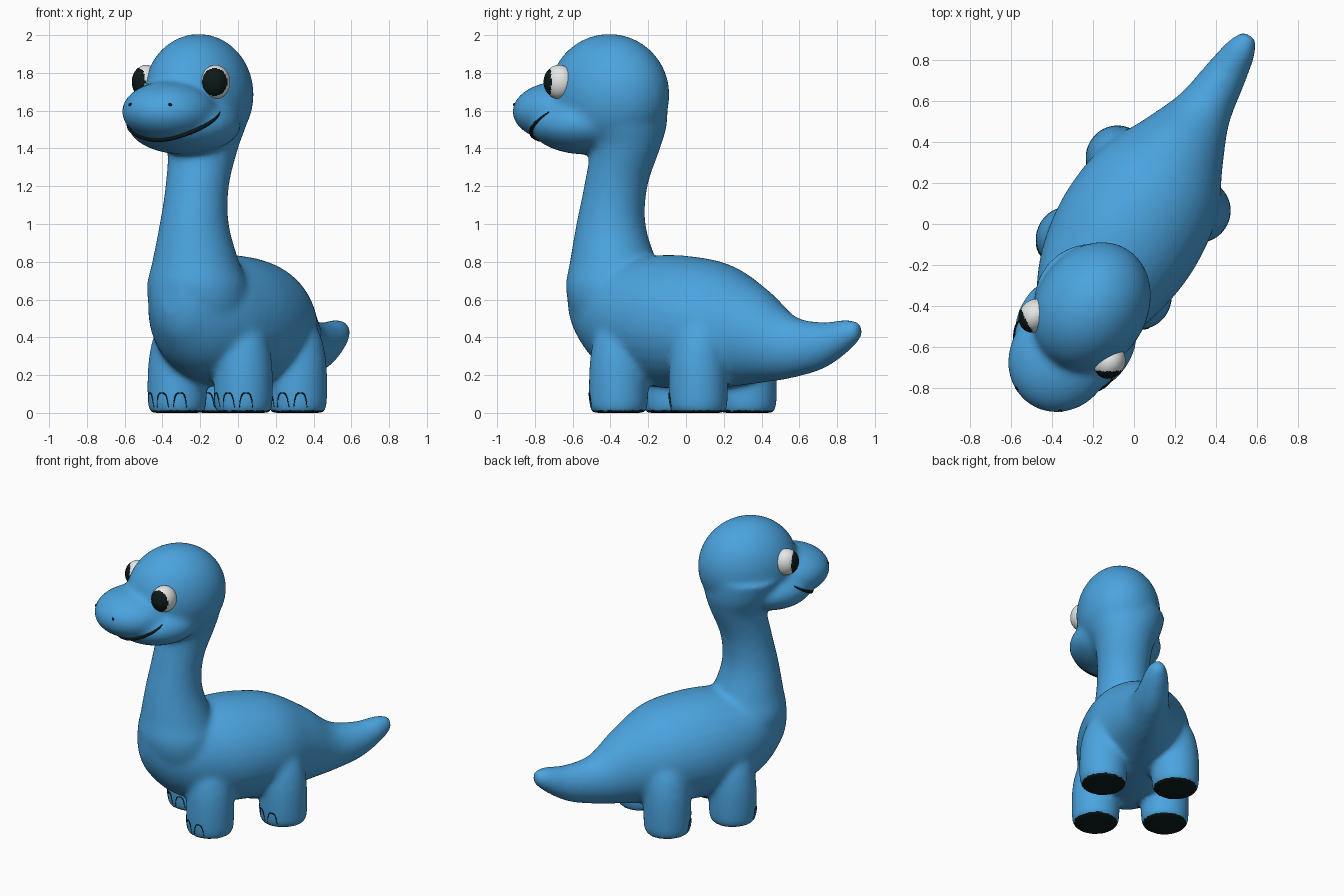
import bpy, bmesh, math
from mathutils import Vector, Matrix
from mathutils.bvhtree import BVHTree

if "Cube" in bpy.data.objects:
    bpy.data.objects.remove(bpy.data.objects["Cube"])

YAW = math.radians(-31.5)
HEAD_X = 0.035


def material(name, rgb):
    m = bpy.data.materials.new(name)
    m.use_nodes = True
    m.diffuse_color = (*rgb, 1)
    bsdf = m.node_tree.nodes["Principled BSDF"]
    bsdf.inputs["Base Color"].default_value = (*rgb, 1)
    bsdf.inputs["Roughness"].default_value = 0.6
    return m


blue = material("sky_blue", (0.07, 0.37, 0.74))
dark = material("near_black", (0.004, 0.01, 0.01))
white = material("eye_white", (0.8, 0.82, 0.82))


def add_object(name, data, *mats):
    for m in mats:
        data.materials.append(m)
    ob = bpy.data.objects.new(name, data)
    bpy.context.collection.objects.link(ob)
    ob.rotation_euler.z = YAW
    return ob


def to_mesh(bm, name):
    mesh = bpy.data.meshes.new(name)
    bmesh.ops.recalc_face_normals(bm, faces=bm.faces)
    bm.to_mesh(mesh)
    bm.free()
    mesh.shade_smooth()
    return mesh


def smooth_stations(rows, steps=6):
    """Catmull-Rom through rows of numbers."""
    pts = [Vector(r) for r in rows]
    pts = [pts[0]] + pts + [pts[-1]]
    out = []
    for a, b, c, d in zip(pts, pts[1:], pts[2:], pts[3:]):
        for i in range(steps):
            t = i / steps
            out.append(b + (c - a) * (t / 2) + (a * 2 - b * 5 + c * 4 - d) * (t * t / 2)
                       + (b * 3 - a - c * 3 + d) * (t ** 3 / 2))
    return out + [pts[-1]]


def loft(bm, rows, ring, sides=32):
    """Skin rings made by ring(row) -> centre, axis, axis."""
    loops = []
    for row in smooth_stations(rows):
        c, u, v = ring(row)
        angles = [2 * math.pi * i / sides for i in range(sides)]
        loops.append([bm.verts.new(c + u * math.cos(a) + v * math.sin(a)) for a in angles])
    for p, q in zip(loops, loops[1:]):
        for i in range(sides):
            j = (i + 1) % sides
            bm.faces.new((p[i], p[j], q[j], q[i]))
    bm.faces.new(loops[0])
    bm.faces.new(loops[-1])


def ellipsoid(bm, centre, radii, segments=40):
    mat = Matrix.Translation(centre) @ Matrix.Diagonal((*radii, 1))
    bmesh.ops.create_uvsphere(bm, u_segments=segments, v_segments=segments // 2,
                              radius=1, matrix=mat)


def line_curve(name, strokes, depth, taper):
    """Dark painted lines, thinning towards the ends of each stroke."""
    curve = bpy.data.curves.new(name, 'CURVE')
    curve.dimensions = '3D'
    curve.bevel_depth = depth
    curve.bevel_resolution = 2
    curve.use_fill_caps = True
    for stroke in strokes:
        line = curve.splines.new('POLY')
        line.points.add(len(stroke) - 1)
        for i, (pt, co) in enumerate(zip(line.points, stroke)):
            pt.co = (*co, 1)
            pt.radius = 1 - taper * abs(2 * i / (len(stroke) - 1) - 1) ** 4
    return add_object(name, curve, dark)


bm = bmesh.new()

# Torso and tail: forward position, top, bottom, half width
torso = [(0.69, 0.72, 0.52, 0.06), (0.64, 0.8, 0.4, 0.15), (0.5, 0.83, 0.25, 0.25),
         (0.3, 0.83, 0.16, 0.33), (0.04, 0.835, 0.125, 0.365), (-0.235, 0.79, 0.135, 0.33),
         (-0.47, 0.66, 0.16, 0.22), (-0.66, 0.515, 0.185, 0.14), (-0.85, 0.48, 0.235, 0.105),
         (-1.0, 0.495, 0.325, 0.075), (-1.08, 0.475, 0.395, 0.035)]
loft(bm, torso, lambda r: (Vector((0, -r[0], (r[1] + r[2]) / 2)),
                           Vector((r[3], 0, 0)), Vector((0, 0, (r[1] - r[2]) / 2))))

# Neck: height, forward position, radius
neck = [(0.33, 0.33, 0.12), (0.48, 0.39, 0.24), (0.65, 0.42, 0.272), (0.8, 0.445, 0.23),
        (1.0, 0.46, 0.183), (1.2, 0.43, 0.168), (1.4, 0.375, 0.188), (1.52, 0.395, 0.24),
        (1.65, 0.43, 0.275)]
loft(bm, neck, lambda r: (Vector((0.01, -r[1], r[0])),
                          Vector((r[2], 0, 0)), Vector((0, r[2], 0))))

# Legs: height, radius, inward lean
leg = [(0.0, 0.143, 0), (0.06, 0.156, 0), (0.25, 0.154, 0), (0.4, 0.135, 0.01),
       (0.51, 0.095, 0.03), (0.58, 0.04, 0.045)]
feet = {"front_left": (0.21, 0.29), "front_right": (-0.237, 0.23),
        "back_left": (0.235, -0.22), "back_right": (-0.237, -0.235)}
for x, forward in feet.values():
    inward = -math.copysign(1, x)
    loft(bm, leg, lambda r: (Vector((x + inward * r[2], -forward, r[0])),
                             Vector((r[1], 0, 0)), Vector((0, r[1], 0))))

# Head: cranium, jaw and snout
ellipsoid(bm, (HEAD_X, -0.455, 1.685), (0.273, 0.335, 0.322))
ellipsoid(bm, (HEAD_X, -0.6, 1.528), (0.3, 0.3, 0.16))
ellipsoid(bm, (HEAD_X, -0.745, 1.595), (0.25, 0.272, 0.163))

# Fuse everything into one soft skin
body = add_object("body", to_mesh(bm, "body"))
remesh = body.modifiers.new("fuse", 'REMESH')
remesh.mode = 'VOXEL'
remesh.voxel_size = 0.016
soften = body.modifiers.new("soften", 'SMOOTH')
soften.factor = 0.5
soften.iterations = 16
bpy.context.view_layer.update()
deps = bpy.context.evaluated_depsgraph_get()
skin = bpy.data.meshes.new_from_object(body.evaluated_get(deps))
body.modifiers.clear()
body.data = skin
skin.materials.clear()
skin.materials.append(blue)
skin.materials.append(dark)
skin.shade_smooth()

# Dark soles
for p in skin.polygons:
    p.material_index = int(p.center.z < 0.03 and p.normal.z < -0.6)

tree = BVHTree.FromPolygons([v.co for v in skin.vertices],
                            [tuple(p.vertices) for p in skin.polygons])


def on_skin(angle, z, x, forward, reach):
    """Point on the skin around an upright axis, at an angle from straight ahead."""
    d = Vector((math.sin(angle), -math.cos(angle), 0))
    start = Vector((x, -forward, z)) + d * reach
    return tree.ray_cast(start, -d)[0] or start - d * reach


def on_head(angle, z):
    return on_skin(angle, z, HEAD_X, 0.65, 1)


# Smiling mouth line following the skin
steps = [i / 20 - 1 for i in range(41)]
smile = [on_head(t * math.radians(86), 1.447 + 0.145 * t * t) for t in steps]
line_curve("mouth", [smile], 0.013, 0.75)

# Thin toenail outlines on each foot
for word, (x, forward) in feet.items():
    arches = []
    for middle in (-0.65, 0, 0.65):
        arches.append([on_skin(middle + 0.24 * t, 0.03 + 0.075 * (1 - t ** 4), x, forward, 0.2)
                       for t in steps[::4]])
    line_curve(word + "_toenails", arches, 0.0035, 0.3)

for side, word in ((1, "left"), (-1, "right")):
    # Eye: white ball with a dark forward-facing cap
    bm = bmesh.new()
    centre = Vector((HEAD_X + side * 0.215, -0.635, 1.752))
    ellipsoid(bm, centre, (0.074, 0.085, 0.09), 64)
    tilt = math.radians(60)
    aim = Vector((side * math.cos(tilt), -math.sin(tilt), 0))
    for f in bm.faces:
        if (f.calc_center_median() - centre).normalized().dot(aim) > 0.53:
            f.material_index = 1
    add_object(word + "_eye", to_mesh(bm, "eye"), white, dark)

    # Nostril
    bm = bmesh.new()
    ellipsoid(bm, on_head(side * 0.35 + 0.05, 1.632), (0.012, 0.006, 0.009), 16)
    add_object(word + "_nostril", to_mesh(bm, "nostril"), dark)
